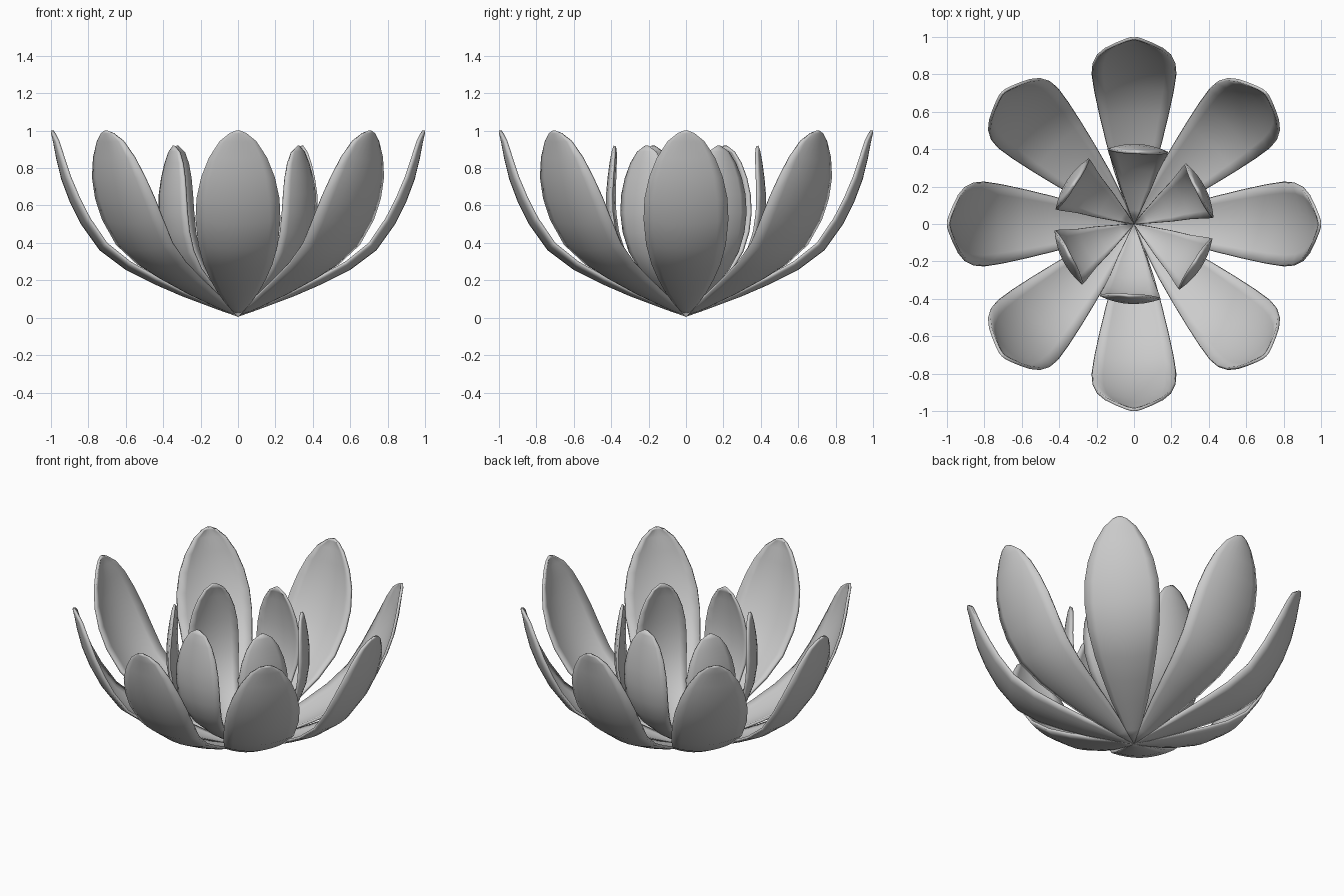
import bpy, bmesh, math
from mathutils import Vector

if "Cube" in bpy.data.objects:
    bpy.data.objects.remove(bpy.data.objects["Cube"])

# midline rows of each petal: radius, height, half width
OUTER = [(0, .005, .006), (.1, .04, .045), (.3, .115, .11), (.45, .18, .15),
         (.6, .255, .185), (.74, .36, .213), (.84, .5, .227), (.90, .62, .222),
         (.945, .74, .197), (.972, .85, .155), (.989, .94, .098), (1.0, .985, .045), (1.0, 1.0, .012)]
INNER = [(.01, .025, .006), (.08, .07, .035), (.2, .15, .082), (.3, .24, .115),
         (.37, .34, .142), (.41, .45, .158), (.427, .56, .163), (.428, .66, .155),
         (.42, .75, .135), (.409, .83, .103), (.398, .89, .062), (.388, .92, .012)]


def petal(name, rows, angle, cup, thick, cols=8):
    bm = bmesh.new()
    grid = []
    for i, (r, z, hw) in enumerate(rows):
        a, b = rows[max(i - 1, 0)], rows[min(i + 1, len(rows) - 1)]
        t = Vector((b[0] - a[0], 0, b[1] - a[1])).normalized()
        inward = Vector((-t.z, 0, t.x))          # towards the flower's heart
        row = []
        for j in range(cols + 1):
            u = 2 * j / cols - 1
            p = Vector((r, u * hw, z)) + inward * (cup * hw * u * u)
            row.append(bm.verts.new(p))
        grid.append(row)
    for ra, rb in zip(grid, grid[1:]):
        for j in range(cols):
            bm.faces.new((ra[j], rb[j], rb[j + 1], ra[j + 1]))
    # make normals face the outside of the cup
    for f in bm.faces:
        f.normal_update()
    mid = bm.faces[:][len(bm.faces) // 2]
    if mid.normal.z > 0 or mid.normal.x < 0:
        bmesh.ops.reverse_faces(bm, faces=bm.faces[:])
    me = bpy.data.meshes.new(name)
    bm.to_mesh(me)
    bm.free()
    ob = bpy.data.objects.new(name, me)
    bpy.context.collection.objects.link(ob)
    ob.rotation_euler.z = angle
    s = ob.modifiers.new("thickness", 'SOLIDIFY')
    s.thickness = thick
    s.offset = -1
    bpy.ops.object.select_all(action='DESELECT')
    ob.select_set(True)
    bpy.context.view_layer.objects.active = ob
    bpy.ops.object.shade_smooth_by_angle(angle=math.radians(40))
    return ob


# outer ring of eight open petals
for k in range(8):
    petal(f"outer_petal_{k + 1}", OUTER, math.radians(45 * k), .2, .016)

# inner ring of six upright petals, turned slightly
for k in range(6):
    petal(f"inner_petal_{k + 1}", INNER, math.radians(30 + 60 * k - 3), .2, .014)
